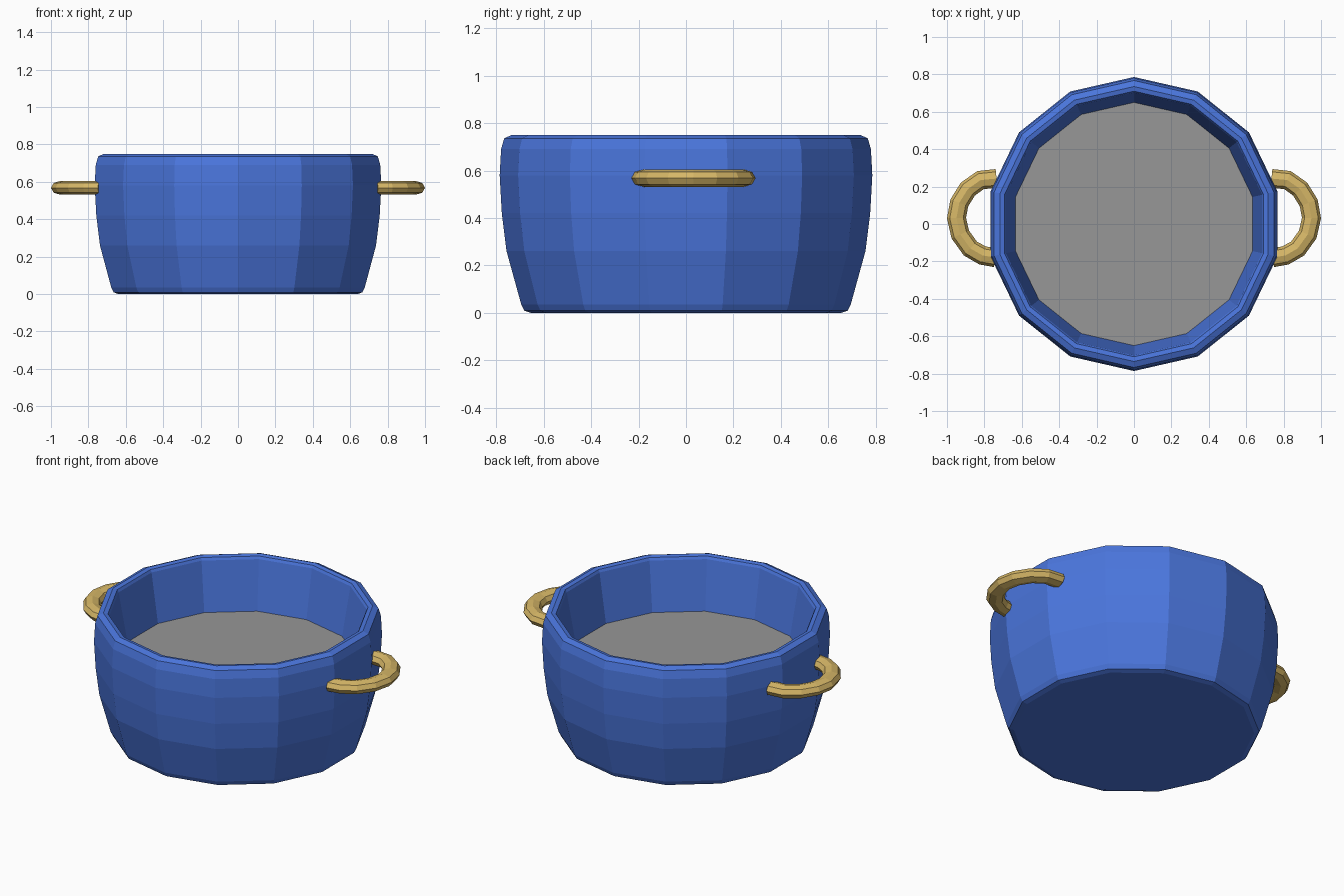
import bpy, bmesh, math
from mathutils import Vector

if "Cube" in bpy.data.objects:
    bpy.data.objects.remove(bpy.data.objects["Cube"])


def material(name, rgb):
    m = bpy.data.materials.new(name)
    m.diffuse_color = (*rgb, 1)
    m.use_nodes = True
    m.node_tree.nodes["Principled BSDF"].inputs["Base Color"].default_value = m.diffuse_color
    return m


def make_object(name, bm, mat):
    bmesh.ops.recalc_face_normals(bm, faces=bm.faces)
    me = bpy.data.meshes.new(name)
    bm.to_mesh(me)
    bm.free()
    me.materials.append(mat)
    ob = bpy.data.objects.new(name, me)
    bpy.context.collection.objects.link(ob)
    return ob


def skin(bm, rings, cap_start, cap_end):
    """Bridge equal-sized rings of points with quads and optional caps."""
    loops = [[bm.verts.new(p) for p in r] for r in rings]
    n = len(loops[0])
    for a, b in zip(loops, loops[1:]):
        for i in range(n):
            j = (i + 1) % n
            bm.faces.new((a[i], a[j], b[j], b[i]))
    if cap_start:
        bm.faces.new(loops[0][::-1])
    if cap_end:
        bm.faces.new(loops[-1])


blue = material("blue enamel", (0.069, 0.18, 0.72))
gold = material("gold", (0.67, 0.47, 0.135))
grey = material("grey", (0.31, 0.31, 0.31))

SIDES = 14


def ring(r, z):
    return [(r * math.sin(2 * math.pi * i / SIDES),
             r * math.cos(2 * math.pi * i / SIDES), z) for i in range(SIDES)]


# Pot body: outside wall, rounded rim, inside wall down to the contents
profile = [(0.655, 0), (0.682, 0.009), (0.695, 0.035), (0.757, 0.26),
           (0.777, 0.42), (0.786, 0.58), (0.78, 0.69), (0.767, 0.736),
           (0.735, 0.75), (0.71, 0.745), (0.702, 0.73), (0.65, 0.44), (0.645, 0.43)]
bm = bmesh.new()
skin(bm, [ring(r, z) for r, z in profile], True, True)
make_object("pot_body", bm, blue)

# Grey surface inside the pot
bm = bmesh.new()
bm.faces.new([bm.verts.new(p) for p in reversed(ring(0.65, 0.441))])
ob = make_object("pot_contents", bm, grey)
if ob.data.polygons[0].normal.z < 0:
    ob.data.flip_normals()

# Handles: curved oval bars, mirrored left and right
path = [(0.735, 0.243), (0.82, 0.235), (0.888, 0.187), (0.934, 0.113),
        (0.949, 0.032), (0.929, -0.056), (0.875, -0.131), (0.81, -0.168),
        (0.74, -0.18)]
for side, name in ((1, "right_handle"), (-1, "left_handle")):
    rings = []
    for i, p in enumerate(path):
        a = Vector(path[max(i - 1, 0)])
        b = Vector(path[min(i + 1, len(path) - 1)])
        t = (b - a).normalized()
        out = Vector((-t.y, t.x))
        pts = []
        for k in range(8):
            ang = 2 * math.pi * k / 8
            c = Vector(p) + out * 0.051 * math.cos(ang)
            pts.append((side * c.x, c.y, 0.568 + 0.037 * math.sin(ang)))
        rings.append(pts)
    bm = bmesh.new()
    skin(bm, rings, True, True)
    make_object(name, bm, gold)
